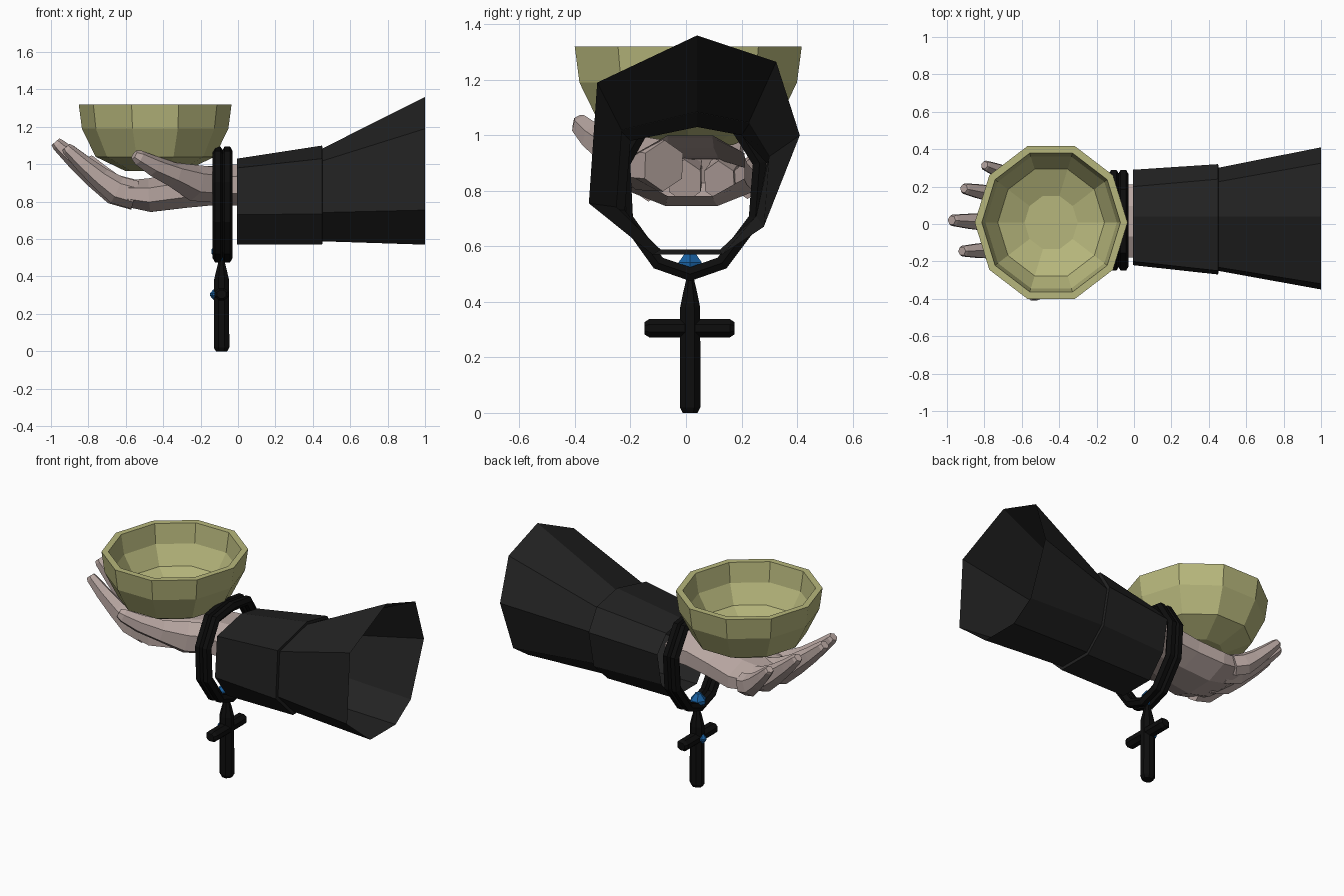
import bpy, bmesh
from math import sin, cos, pi
from mathutils import Vector

if "Cube" in bpy.data.objects:
    bpy.data.objects.remove(bpy.data.objects["Cube"])


def material(name, col):
    m = bpy.data.materials.new(name)
    m.diffuse_color = (*col, 1)
    m.use_nodes = True
    m.node_tree.nodes["Principled BSDF"].inputs["Base Color"].default_value = m.diffuse_color
    return m


SKIN = material("skin", (0.48, 0.385, 0.36))
CLAY = material("clay", (0.47, 0.47, 0.2))
CLOTH = material("cloth", (0.016, 0.016, 0.016))
BLACK = material("black", (0.004, 0.004, 0.004))
BLUE = material("blue", (0.01, 0.12, 0.36))


def skin(name, rings, mat, start=True, end=True, loop=False):
    """Bridge equal-sized rings of points into a flat-shaded shell."""
    bm = bmesh.new()
    vs = [[bm.verts.new(p) for p in r] for r in rings]
    n = len(vs[0])
    pairs = list(zip(vs, vs[1:])) + ([(vs[-1], vs[0])] if loop else [])
    for a, b in pairs:
        for i in range(n):
            j = (i + 1) % n
            bm.faces.new((a[i], a[j], b[j], b[i]))
    if start and not loop:
        bm.faces.new(vs[0])
    if end and not loop:
        bm.faces.new(vs[-1])
    bmesh.ops.recalc_face_normals(bm, faces=bm.faces)
    me = bpy.data.meshes.new(name)
    bm.to_mesh(me)
    bm.free()
    me.materials.append(mat)
    ob = bpy.data.objects.new(name, me)
    bpy.context.collection.objects.link(ob)
    return ob


def tube(name, path, mat, n=8, up=(0, 0, 1), **kw):
    """Sweep an n-gon along points (x, y, z, half_width, half_height)."""
    pts = [Vector(p[:3]) for p in path]
    loop, rings, k = kw.get("loop", False), [], len(pts)
    for i, p in enumerate(path):
        a = pts[i - 1] if i or loop else pts[0]
        b = pts[(i + 1) % k] if i < k - 1 or loop else pts[-1]
        t = (b - a).normalized()
        side = t.cross(Vector(up)).normalized()
        top = side.cross(t)
        angs = [2 * pi * (j + 0.5) / n for j in range(n)]
        s = 1 / cos(pi / n)
        rings.append([pts[i] + side * cos(q) * p[3] * s + top * sin(q) * p[4] * s for q in angs])
    return skin(name, rings, mat, **kw)


# Bowl: ten-sided, outer wall then rim and inner wall
profile = [(0.17, 0.965), (0.335, 1.04), (0.412, 1.19), (0.43, 1.32),
           (0.39, 1.32), (0.37, 1.2), (0.30, 1.09), (0.15, 1.03)]
skin("bowl", [[(-0.443 + 0.95 * r * cos(i * pi / 5), 0.008 + r * sin(i * pi / 5), z)
               for i in range(10)] for r, z in profile], CLAY)

# Sleeve: open cuff and flared upper part, sections as (y, z)
cuff_a = [(0.04, 1.03), (0.2, 1.0), (0.29, 0.9), (0.25, 0.7),
          (0.13, 0.57), (-0.1, 0.57), (-0.22, 0.73), (-0.2, 0.98)]
cuff_b = [(0.04, 1.10), (0.24, 1.06), (0.32, 0.93), (0.27, 0.70),
          (0.13, 0.57), (-0.1, 0.57), (-0.27, 0.735), (-0.25, 1.03)]
flare = [(0.04, 1.36), (0.325, 1.265), (0.41, 1.0), (0.28, 0.67),
         (0.13, 0.57), (-0.12, 0.57), (-0.35, 0.755), (-0.32, 1.19)]


def section(x, pts, s=1.0):
    return [(x, 0.025 + (y - 0.025) * s, 0.83 + (z - 0.83) * s) for y, z in pts]


skin("sleeve_cuff", [section(-0.005, cuff_a), section(0.45, cuff_b), section(0.452, cuff_b, 0.93)],
     CLOTH, start=False, end=False)
skin("sleeve_flare", [section(0.445, cuff_b, 0.93), section(1.0, flare)],
     CLOTH, start=False, end=False)

# Palm: hollow from the open wrist
tube("palm", [(0.0, 0.015, 0.89, 0.195, 0.11), (-0.15, 0.015, 0.885, 0.195, 0.105),
              (-0.3, 0.015, 0.86, 0.205, 0.095), (-0.47, 0.02, 0.835, 0.225, 0.09),
              (-0.6, 0.025, 0.845, 0.215, 0.07), (-0.67, 0.025, 0.87, 0.19, 0.045)],
     SKIN, start=False)

# Fingers: one curve scaled per finger (base y, tip y, length)
curve = [(0, 0.835, 0.057, 0.07), (0.26, 0.865, 0.056, 0.07), (0.5, 0.935, 0.047, 0.055),
         (0.76, 1.025, 0.04, 0.042), (0.97, 1.105, 0.03, 0.03), (1, 1.12, 0.022, 0.024)]
for name, y0, y1, ln in [("index", -0.135, -0.145, 0.37), ("middle", -0.005, 0.02, 0.425),
                         ("ring", 0.12, 0.19, 0.36), ("little", 0.215, 0.315, 0.25)]:
    k = ln / 0.425
    tube(name + "_finger", [(-0.55 - t * ln, y0 + (y1 - y0) * t, 0.835 + (z - 0.835) * (0.25 + 0.75 * k),
                             w * (0.6 + 0.4 * k), h * (0.6 + 0.4 * k)) for t, z, w, h in curve], SKIN, 6)

# Thumb
tube("thumb", [(-0.1, -0.08, 0.89, 0.08, 0.08), (-0.24, -0.17, 0.9, 0.085, 0.085),
               (-0.35, -0.26, 0.945, 0.065, 0.058), (-0.45, -0.33, 0.99, 0.045, 0.048),
               (-0.53, -0.375, 1.035, 0.035, 0.036), (-0.555, -0.385, 1.05, 0.022, 0.024)], SKIN, 6)

# Bracelet: two parallel cords round the wrist
cord = [(0.015, 0.5), (0.13, 0.54), (0.25, 0.7), (0.265, 0.9), (0.17, 1.05),
        (0.015, 1.07), (-0.14, 1.05), (-0.225, 0.9), (-0.215, 0.7), (-0.1, 0.54)]
for name, x in [("front_cord", -0.108), ("back_cord", -0.057)]:
    tube(name, [(x, y, z, 0.025, 0.025) for y, z in cord], BLACK, 6, up=(1, 0, 0), loop=True)

# Cross pendant
X, Y = -0.088, 0.015
tube("cross_post", [(X, Y, z, r, r * 1.12) for z, r in
                    [(0, 0.027), (0.02, 0.037), (0.38, 0.036), (0.43, 0.026), (0.49, 0.012)]],
     BLACK, up=(1, 0, 0))
tube("cross_bar", [(X, y, 0.305, 0.033, 0.037) if i in (1, 2) else (X, y, 0.305, 0.022, 0.025)
                   for i, y in enumerate([-0.15, -0.132, 0.158, 0.175])], BLACK, up=(1, 0, 0))

# Blue gems
for name, x, z, r in [("top_gem", -0.095, 0.533, 0.048), ("cross_gem", -0.122, 0.303, 0.028)]:
    skin(name, [[(x + r * s * cos(i * pi / 3), Y + r * s * sin(i * pi / 3), z + r * h) for i in range(6)]
                for h, s in [(-1, 0.35), (-0.2, 1), (0.2, 1), (1, 0.35)]], BLUE)
